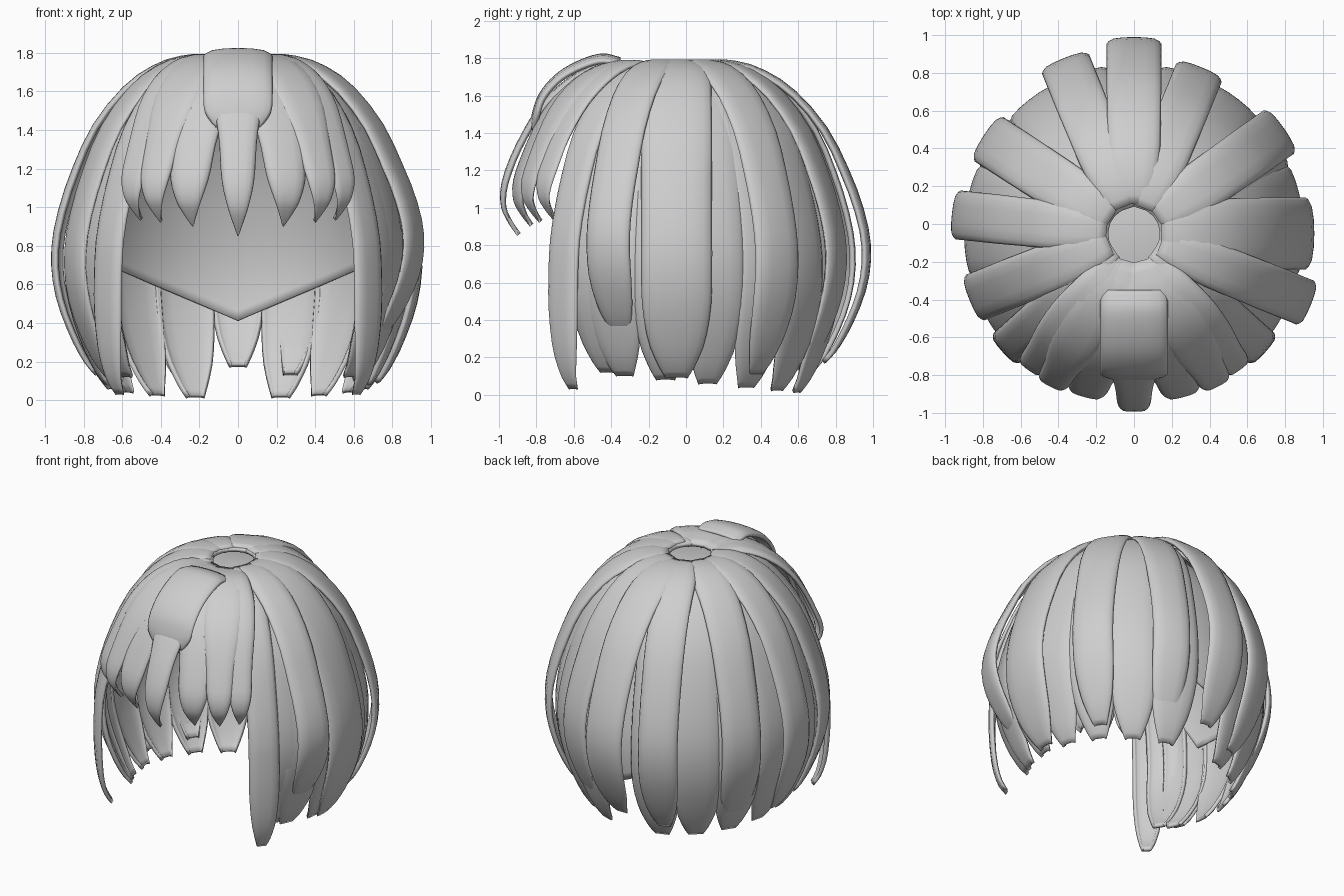
import bpy, bmesh, math
from mathutils import Vector

if "Cube" in bpy.data.objects:
    bpy.data.objects.remove(bpy.data.objects["Cube"])

mat = bpy.data.materials.new("plain grey")
mat.use_nodes = True
GREY = (0.62, 0.62, 0.62, 1)
mat.diffuse_color = GREY
mat.node_tree.nodes["Principled BSDF"].inputs["Base Color"].default_value = GREY

CENTRE = Vector((0, -0.05, 0))
# radius and height down a lock, radius is relative
LONG = [(.15, 1.775), (.26, 1.78), (.42, 1.74), (.6, 1.625), (.78, 1.41), (.9, 1.15), (.98, .87),
        (1, .65), (.97, .44), (.9, .24), (.83, .1), (.77, .02)]
STRAIGHT = LONG[:8] + [(1, .44), (.98, .24), (.94, .1), (.89, .02)]
FRINGE = [(.16, 1.77), (.36, 1.79), (.56, 1.72), (.74, 1.57), (.87, 1.37), (.96, 1.16),
          (.97, 1.02), (.93, .93), (.88, .86)]
# width along a lock
BLUNT = [.42, .6, .85, .98, 1, 1, 1, 1, .97, .8, .52, .3]
STRIP = [.55, .8, .95] + BLUNT[3:]
POINTED = [.8, 1.2, 1.5, 1.4, 1.1, .95, .62, .3, .03]


def spline(values, n):
    """Sample a Catmull-Rom curve through the values."""
    pts = [Vector(v) for v in values]
    pts = [pts[0] * 2 - pts[1]] + pts + [pts[-1] * 2 - pts[-2]]
    out = []
    for i in range(n):
        f = i / (n - 1) * (len(values) - 1)
        k = min(int(f), len(values) - 2)
        t = f - k
        a, b, c, d = pts[k:k + 4]
        out.append((b * 2 + (c - a) * t + (a * 2 - b * 5 + c * 4 - d) * t * t
                    + (b * 3 - a - c * 3 + d) * t ** 3) / 2)
    return out


def finish(name, bm, thickness):
    bmesh.ops.remove_doubles(bm, verts=bm.verts, dist=0.0005)
    me = bpy.data.meshes.new(name)
    bm.to_mesh(me)
    bm.free()
    me.materials.append(mat)
    ob = bpy.data.objects.new(name, me)
    bpy.context.collection.objects.link(ob)
    solid = ob.modifiers.new("thickness", "SOLIDIFY")
    solid.thickness = thickness
    solid.offset = -1
    bpy.ops.object.select_all(action="DESELECT")
    ob.select_set(True)
    bpy.context.view_layer.objects.active = ob
    bpy.ops.object.shade_smooth_by_angle(angle=math.radians(40))


def grid(bm, rows):
    rows = [[bm.verts.new(p) for p in row] for row in rows]
    for a, b in zip(rows, rows[1:]):
        for i in range(len(a) - 1):
            bm.faces.new((a[i], b[i], b[i + 1], a[i + 1]))


def lock(name, angle, radius, half, tip, path=LONG, widths=BLUNT, lift=0, bend=0):
    """A curved ribbon that falls from the crown at an angle in degrees."""
    a = math.radians(angle)
    out = Vector((math.cos(a), math.sin(a), 0))
    side = Vector((-math.sin(a), math.cos(a), 0))
    low, start = path[-1][1], 1.25
    pts = [(r, z, w) for (r, z), w in zip(path, widths)]
    rows = []
    for r, z, w in spline(pts, 26):
        if z < start:
            z = start - (start - z) * (start - tip) / (start - low)
        w = max(w, .03) * half
        rr = r * radius
        slope = min(1, max(0, (1.8 - z) * 1.6))
        row = []
        for u in (-1, -.93, -.75, -.4, 0, .4, .75, .93, 1):
            drop = u * u * w * w / (2 * radius) + .025 * abs(u) ** 8 * min(1, w / .1)
            p = CENTRE + out * (rr - drop * slope) + side * (u * w + bend * r * r)
            p.z = z + lift - drop * (1 - slope * .6)
            row.append(p)
        rows.append(row)
    bm = bmesh.new()
    grid(bm, rows)
    finish(name, bm, 0.024)


# scalp shell, cut high at the face and pointed at the nape
bm = bmesh.new()
rows = []
profile = spline(LONG, 60)[8:]
for i in range(65):
    a = math.tau * i / 64
    s, c = math.sin(a), math.cos(a)
    edge = .41 + .43 * abs(c) * .84
    if s < -.3:
        edge += (1.5 - edge) * min(1, (-s - .3) / .4)
    col = [CENTRE + Vector((0, 0, 1.72))]
    for j in range(25):
        z = 1.7 + (edge - 1.7) * j / 24
        r = .7
        for p, q in zip(profile, profile[1:]):
            if p[1] >= z + .05 >= q[1]:
                t = (p[1] - z - .05) / max(p[1] - q[1], 1e-6)
                r = (p[0] + (q[0] - p[0]) * t) * .85
                break
        col.append(CENTRE + Vector((c * r, s * r, z)))
    rows.append(col)
grid(bm, rows)
bmesh.ops.recalc_face_normals(bm, faces=bm.faces)
finish("scalp_shell", bm, 0.015)

# under layer round the sides and back, mirrored, longest at the nape
for angle in range(-24, 72, 19):
    tip = .075 - .065 * math.sin(math.radians(angle))
    lock(f"left_under_lock_{angle + 24}", angle, .9, .165, tip)
    lock(f"right_under_lock_{angle + 24}", 180 - angle, .9, .165, tip)

# outer layer: angle, radius, half width, tip height
OUTER = [(90, 1.04, .145, .16), (112, 1.0, .135, .1), (68, .95, .13, .12), (35, .97, .14, .1),
         (147, .95, .14, .12), (174, .97, .13, .12), (0, .955, .19, .08),
         (-22, 1.01, .125, .3), (202, .94, .13, .1)]
for i, (angle, radius, half, tip) in enumerate(OUTER):
    lock(f"outer_lock_{i}", angle, radius, half, tip, widths=STRIP, lift=.012)

for sign, label in ((1, "left"), (-1, "right")):
    # locks that frame the face
    lock(f"{label}_face_lock", -90 + sign * 48, .935, .105, .03, STRAIGHT)
    lock(f"{label}_temple_lock", -90 + sign * 57, .9, .14, .12)
    # swept fringe
    for i, (angle, radius, half, tip) in enumerate(((15, .93, .11, .9), (27, .95, .09, .92),
                                                    (36, .94, .08, .93))):
        lock(f"{label}_fringe_{i}", -90 + sign * angle, radius, half, tip,
             FRINGE, POINTED, bend=sign * .03)

# middle fringe
lock("middle_fringe", -90, .97, .09, .85, FRINGE, POINTED)

# broad lock over the middle fringe
TOP = [(.3, 1.805), (.4, 1.825), (.52, 1.79), (.64, 1.72), (.73, 1.62), (.77, 1.52), (.785, 1.43)]
lock("fringe_cover", -90, 1, .18, 1.43, TOP, [.98, 1, 1, 1, 1, .95, .65])
